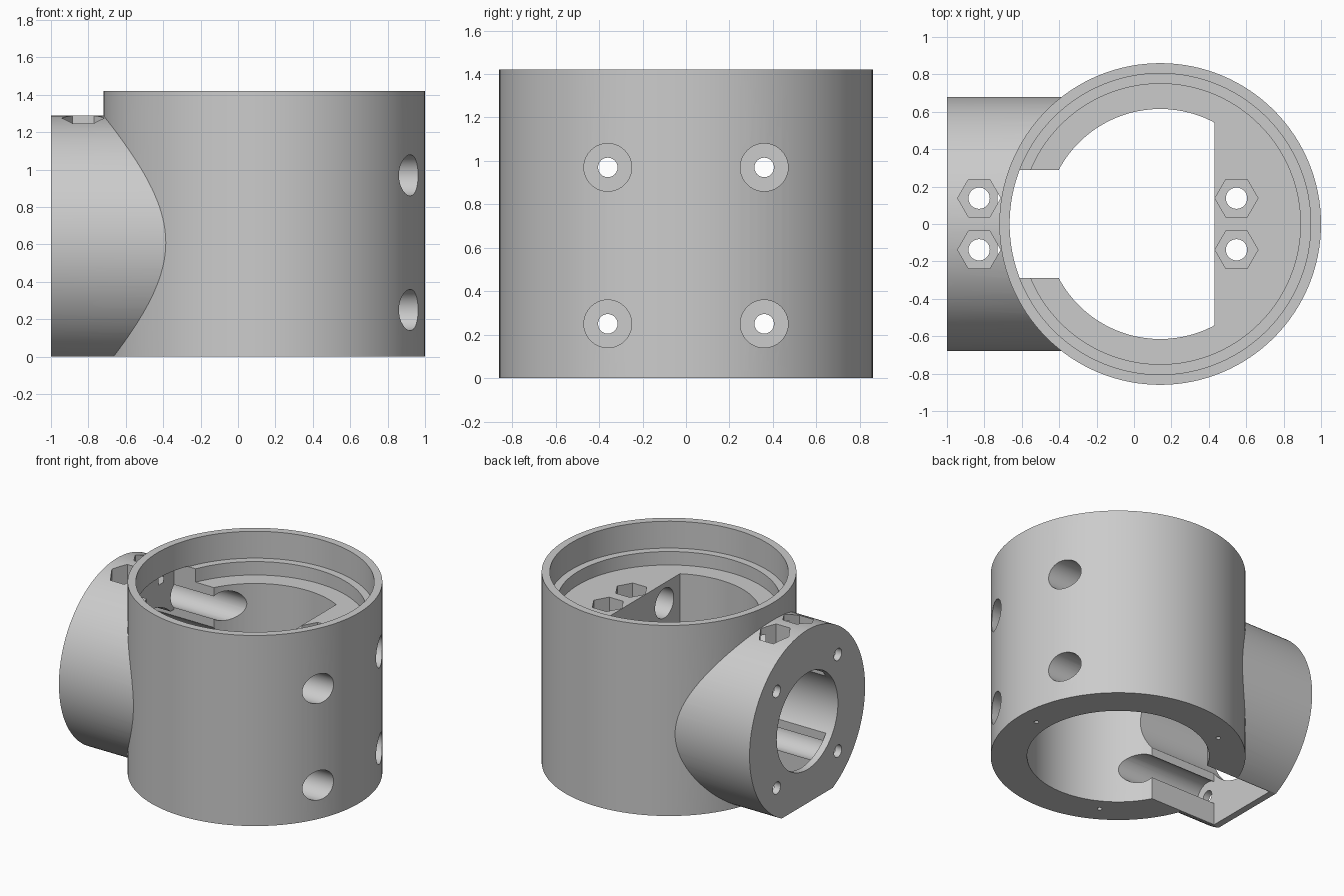
import bpy, bmesh, math
from mathutils import Vector

cube = bpy.data.objects.get("Cube")
if cube:
    bpy.data.objects.remove(cube, do_unlink=True)

CX = 0.14        # axis of the upright housing
BZ = 0.61        # height of the side branch axis
FLOOR, LEDGE, TOP = 1.12, 1.22, 1.42

grey = bpy.data.materials.new("plain grey")
grey.use_nodes = True
grey.diffuse_color = (0.6, 0.6, 0.6, 1)
grey.node_tree.nodes["Principled BSDF"].inputs["Base Color"].default_value = grey.diffuse_color


def prism(name, outline, lo, hi, along="z"):
    """Extrude a closed 2D outline; along x the outline is (y, z)."""
    bm = bmesh.new()
    place = (lambda p: (p[0], p[1], lo)) if along == "z" else (lambda p: (lo, p[0], p[1]))
    shift = Vector((0, 0, hi - lo)) if along == "z" else Vector((hi - lo, 0, 0))
    face = bm.faces.new([bm.verts.new(place(p)) for p in outline])
    new = bmesh.ops.extrude_face_region(bm, geom=[face])["geom"]
    bmesh.ops.translate(bm, vec=shift, verts=[v for v in new if isinstance(v, bmesh.types.BMVert)])
    bmesh.ops.recalc_face_normals(bm, faces=bm.faces)
    mesh = bpy.data.meshes.new(name)
    bm.to_mesh(mesh)
    bm.free()
    mesh.materials.append(grey)
    ob = bpy.data.objects.new(name, mesh)
    bpy.context.collection.objects.link(ob)
    return ob


def circle(u, v, r, n=48):
    return [(u + r * math.cos(math.tau * i / n), v + r * math.sin(math.tau * i / n))
            for i in range(n)]


def rect(u0, u1, v0, v1):
    return [(u0, v0), (u1, v0), (u1, v1), (u0, v1)]


def combine(target, tool, operation="DIFFERENCE"):
    mod = target.modifiers.new("cut", "BOOLEAN")
    mod.operation, mod.solver, mod.object = operation, "EXACT", tool
    bpy.context.view_layer.objects.active = target
    bpy.ops.object.modifier_apply(modifier=mod.name)
    bpy.data.objects.remove(tool, do_unlink=True)


# Upright housing with a round side branch, both trimmed flat underneath
housing = prism("housing", circle(CX, 0, 0.86, 128), -0.2, TOP)
combine(housing, prism("branch", circle(0, BZ, 0.68, 128), -1, CX + 0.013, "x"), "UNION")
combine(housing, prism("trim", rect(-2, 2, -2, 2), -1, 0))


def cut(*args):
    combine(housing, prism("cutter", *args))


# Main bore, leaving a flat-sided shelf on one side near the top
bore = prism("bore", circle(CX, 0, 0.615, 96), -0.1, FLOOR + 0.03)
combine(bore, prism("shelf", rect(0.43, 1, -1, 1), 0.6, 2))
combine(housing, bore)

# Stepped recess at the top
cut(circle(CX, 0, 0.75, 128), FLOOR, TOP + 0.1)
cut(circle(CX, 0, 0.805, 128), LEDGE, TOP + 0.2)

# Slot through the wall, lower and longer inside the branch, and the round opening
cut(rect(-0.73, -0.2, -0.29, 0.29), -0.12, LEDGE + 0.005)
cut(rect(-0.95, -0.25, -0.29, 0.29), -0.14, 0.87)
cut(circle(0, BZ, 0.36, 72), -1.1, -0.15, "x")

# Long bolt channels with small exits through the branch end
for y in (-0.36, 0.36):
    for z in (0.25, 0.97):
        cut(circle(y, z, 0.11, 40), -0.95, 1.1, "x")
        cut(circle(y, z, 0.045, 24), -1.1, -0.9, "x")

# Nut pockets with upright bolt holes
for x, seat in ((-0.828, 1.12), (0.548, FLOOR - 0.15)):
    for y in (-0.138, 0.138):
        cut(circle(x, y, 0.115, 6), seat, 1.35)
        cut(circle(x, y, 0.057, 28), 0.4, 1.33)

# Small screw holes in the bottom rim
for k in range(3):
    a = math.tau * k / 3
    cut(circle(CX + 0.72 * math.cos(a), 0.72 * math.sin(a), 0.016, 14), -0.1, 0.12)

# Smooth curves with sharp edges
bpy.ops.object.select_all(action="DESELECT")
housing.select_set(True)
bpy.context.view_layer.objects.active = housing
bpy.ops.object.shade_smooth_by_angle(angle=math.radians(25))
